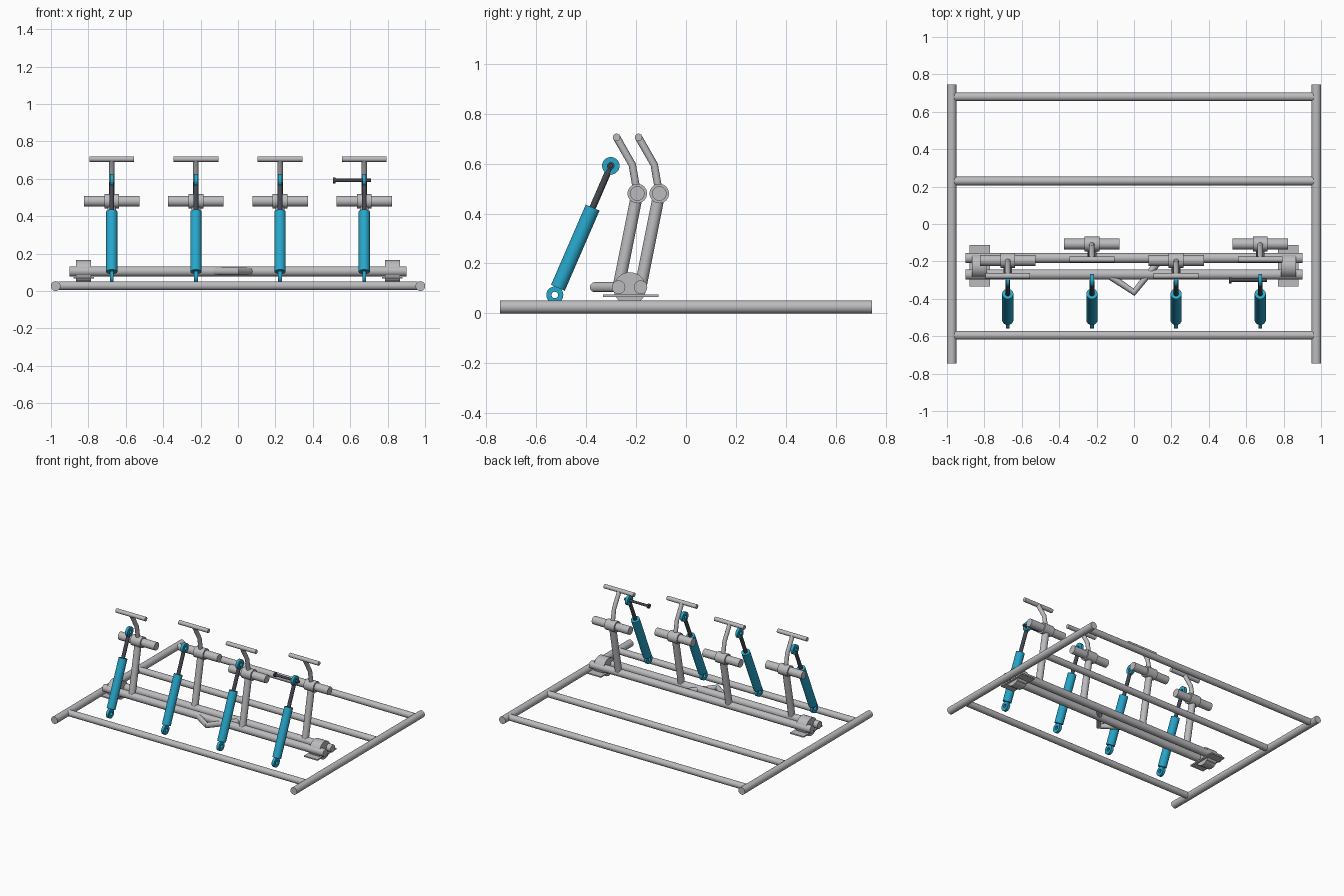
import bpy, bmesh, math
from mathutils import Vector

if "Cube" in bpy.data.objects:
    bpy.data.objects.remove(bpy.data.objects["Cube"])


def material(name, rgb):
    m = bpy.data.materials.new(name)
    m.diffuse_color = (*rgb, 1)
    m.use_nodes = True
    m.node_tree.nodes["Principled BSDF"].inputs["Base Color"].default_value = m.diffuse_color
    return m


STEEL = material("light grey steel", (0.50, 0.50, 0.52))
BLUE = material("piston blue", (0.02, 0.38, 0.59))
DARK = material("dark rod", (0.06, 0.065, 0.08))


def finish(ob, name, mat):
    ob.name = name
    ob.data.materials.clear()
    ob.data.materials.append(mat)
    bpy.ops.object.select_all(action='DESELECT')
    ob.select_set(True)
    bpy.context.view_layer.objects.active = ob
    bpy.ops.object.shade_smooth_by_angle(angle=math.radians(35))
    return ob


def tube(name, a, b, r, mat=STEEL, sides=32):
    """Closed round bar between two points."""
    a, b = Vector(a), Vector(b)
    d = b - a
    bpy.ops.mesh.primitive_cylinder_add(
        vertices=sides, radius=r, depth=d.length, location=(a + b) / 2,
        rotation=d.to_track_quat('Z', 'Y').to_euler())
    return finish(bpy.context.object, name, mat)


def bent_tube(name, points, r, mat=STEEL):
    """Round bar with mitred bends."""
    cu = bpy.data.curves.new(name, 'CURVE')
    cu.dimensions = '3D'
    cu.bevel_depth, cu.bevel_resolution, cu.use_fill_caps = r, 6, True
    sp = cu.splines.new('POLY')
    sp.points.add(len(points) - 1)
    for p, co in zip(sp.points, points):
        p.co = (*co, 1)
    ob = bpy.data.objects.new(name, cu)
    bpy.context.collection.objects.link(ob)
    bpy.ops.object.select_all(action='DESELECT')
    ob.select_set(True)
    bpy.context.view_layer.objects.active = ob
    bpy.ops.object.convert(target='MESH')
    return finish(bpy.context.object, name, mat)


def eye(name, c, r_out, r_in, width, mat):
    """Flat ring around the x axis."""
    bm = bmesh.new()
    n, h = 32, width / 2
    loops = []
    for x, r in ((-h, r_in), (-h, r_out), (h, r_out), (h, r_in)):
        loops.append([bm.verts.new((x, r * math.cos(t), r * math.sin(t)))
                      for t in (2 * math.pi * i / n for i in range(n))])
    for k in range(4):
        p, q = loops[k], loops[(k + 1) % 4]
        for i in range(n):
            j = (i + 1) % n
            bm.faces.new((p[i], p[j], q[j], q[i]))
    bmesh.ops.recalc_face_normals(bm, faces=bm.faces)
    me = bpy.data.meshes.new(name)
    bm.to_mesh(me)
    bm.free()
    ob = bpy.data.objects.new(name, me)
    ob.location = c
    bpy.context.collection.objects.link(ob)
    return finish(ob, name, mat)


def box(name, c, size, mat=STEEL):
    bpy.ops.mesh.primitive_cube_add(size=1, location=c)
    ob = bpy.context.object
    ob.scale = size
    return finish(ob, name, mat)


# Ground frame
for s in (-1, 1):
    tube("frame_side_rail", (s * 0.975, -0.745, 0.026), (s * 0.975, 0.745, 0.026), 0.026)
for y in (-0.595, 0.23, 0.68):
    tube("frame_cross_bar", (-0.96, y, 0.028), (0.96, y, 0.028), 0.023)

# Twin pivot shafts
SHAFT_Z, SHAFT_Y = 0.105, (-0.27, -0.182)
for y in SHAFT_Y:
    tube("pivot_shaft", (-0.9, y, SHAFT_Z), (0.9, y, SHAFT_Z), 0.027)

# Bearing housings with foot plates
for s in (-1, 1):
    tube("bearing_housing", (s * 0.785, -0.225, 0.1), (s * 0.865, -0.225, 0.1), 0.065)
    box("bearing_plate", (s * 0.825, -0.222, 0.071), (0.11, 0.222, 0.009))
    box("bearing_foot", (s * 0.825, -0.225, 0.059), (0.08, 0.09, 0.016))

# V-shaped link reaching from both shafts
bent_tube("centre_link", [(-0.14, -0.27, 0.105), (0, -0.365, 0.105), (0.14, -0.19, 0.105)], 0.02)

# Lever and piston stations, alternating between the shafts
for i, x in enumerate((-0.675, -0.225, 0.225, 0.675)):
    sy = SHAFT_Y[i % 2]
    hub = Vector((x, sy + 0.075, 0.48))
    tube("lever_arm", (x, sy, SHAFT_Z), hub, 0.024)
    tube("foot_roller", hub - Vector((0.148, 0, 0)), hub + Vector((0.148, 0, 0)), 0.029)
    tube("roller_hub", hub - Vector((0.04, 0, 0)), hub + Vector((0.04, 0, 0)), 0.039)
    top = (x, sy - 0.008, 0.705)
    bent_tube("upper_lever", [hub, (x, sy + 0.055, 0.595), top], 0.015)
    tube("hand_bar", (x - 0.12, top[1], top[2]), (x + 0.12, top[1], top[2]), 0.015)

    low, high = Vector((x, -0.525, 0.074)), Vector((x, -0.301, 0.591))
    axis = (high - low).normalized()
    eye("piston_lower_eye", low, 0.034, 0.013, 0.02, BLUE)
    tube("piston_body", low + axis * 0.031, low + axis * 0.381, 0.03, BLUE)
    tube("piston_rod", low + axis * 0.375, high - axis * 0.012, 0.013, DARK)
    eye("piston_upper_eye", high, 0.035, 0.013, 0.02, BLUE)

# Pin through the right-hand piston eye
tube("piston_pin", (0.51, -0.301, 0.591), (0.71, -0.301, 0.591), 0.009, DARK, 20)
tube("pin_head", (0.508, -0.301, 0.591), (0.52, -0.301, 0.591), 0.016, DARK, 20)
